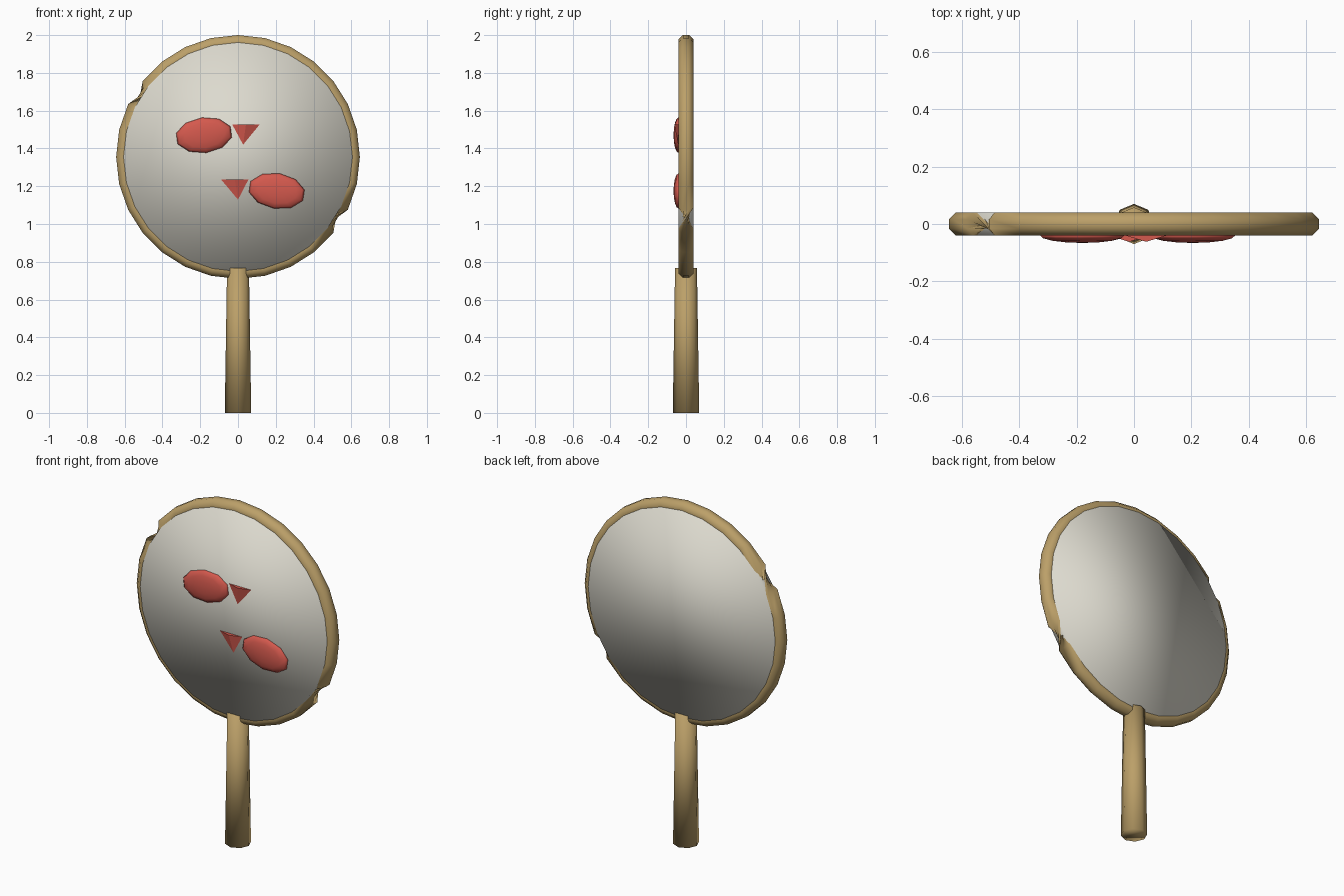
import bpy, bmesh, math
from mathutils import Matrix, Vector

if "Cube" in bpy.data.objects:
    bpy.data.objects.remove(bpy.data.objects["Cube"])


def material(name, rgb):
    m = bpy.data.materials.new(name)
    m.diffuse_color = (*rgb, 1)
    m.use_nodes = True
    m.node_tree.nodes["Principled BSDF"].inputs["Base Color"].default_value = m.diffuse_color
    return m


BAMBOO = material("bamboo", (0.50, 0.35, 0.14))
PAPER = material("paper", (0.72, 0.70, 0.62))
RED = material("fish_red", (0.66, 0.10, 0.075))

CENTRE = Vector((0, 0, 1.355))
SEGS, SIDES = 28, 8


def finish(name, bm, mat, smooth=True):
    bmesh.ops.recalc_face_normals(bm, faces=bm.faces)
    me = bpy.data.meshes.new(name)
    bm.to_mesh(me)
    bm.free()
    me.materials.append(mat)
    for p in me.polygons:
        p.use_smooth = smooth
    ob = bpy.data.objects.new(name, me)
    bpy.context.collection.objects.link(ob)
    return ob


def cone(name, mat, sides, r1, r2, depth, matrix):
    bm = bmesh.new()
    bmesh.ops.create_cone(bm, cap_ends=True, segments=sides, radius1=r1,
                          radius2=r2, depth=depth, matrix=matrix)
    return finish(name, bm, mat)


# paper disc, softly shaded over its rim
cone("paper_disc", PAPER, SEGS, 0.606, 0.606, 0.08,
     Matrix.Translation(CENTRE) @ Matrix.Rotation(math.pi / 2, 4, 'X'))

# tapered handle
cone("handle", BAMBOO, SIDES, 0.07, 0.058, 0.767,
     Matrix.Translation((0, 0, 0.3835)))

# rim: octagonal tube; the section is half a turn round on one side,
# so the tube pinches where the two halves meet
bm = bmesh.new()
rings = []
for i in range(SEGS):
    a = 2 * math.pi * i / SEGS
    flip = math.pi if 12 <= i <= 25 else 0
    out = Vector((math.cos(a), 0, math.sin(a)))
    ring = []
    for j in range(SIDES):
        t = 2 * math.pi * (j + 0.5) / SIDES + flip
        ring.append(bm.verts.new(CENTRE + out * (0.606 + 0.0425 * math.cos(t))
                                 + Vector((0, 0.0425 * math.sin(t), 0))))
    rings.append(ring)
for i in range(SEGS):
    p, q = rings[i], rings[(i + 1) % SEGS]
    for j in range(SIDES):
        k = (j + 1) % SIDES
        # wound so that each half of the tube faces outwards
        bm.faces.new((p[j], p[k], q[k], q[j]))
finish("rim", bm, BAMBOO)


def fish(name, x, z, tilt, tail_x, tail_z, tip_x):
    # flattened round body
    bm = bmesh.new()
    bmesh.ops.create_uvsphere(
        bm, u_segments=10, v_segments=8, radius=1,
        matrix=Matrix.Translation((x, -0.04, z))
        @ Matrix.Rotation(math.radians(-tilt), 4, 'Y')
        @ Matrix.Diagonal((0.152, 0.026, 0.094, 1))
        @ Matrix.Rotation(math.pi / 2, 4, 'X'))
    finish(name + "_body", bm, RED)
    # pointed tail, a flattened pyramid hanging tip down
    bm = bmesh.new()
    base = [bm.verts.new((tail_x + dx, -0.04 + dy, tail_z))
            for dx, dy in ((-0.072, 0), (0, -0.022), (0.072, 0), (0, 0.022))]
    tip = bm.verts.new((tip_x, -0.042, tail_z - 0.106))
    bm.faces.new(base)
    for i in range(4):
        bm.faces.new((base[i], base[(i + 1) % 4], tip))
    finish(name + "_tail", bm, RED, smooth=False)


fish("upper_fish", -0.18, 1.47, 7, 0.042, 1.526, 0.027)
fish("lower_fish", 0.205, 1.175, -9, -0.017, 1.235, 0.0)
